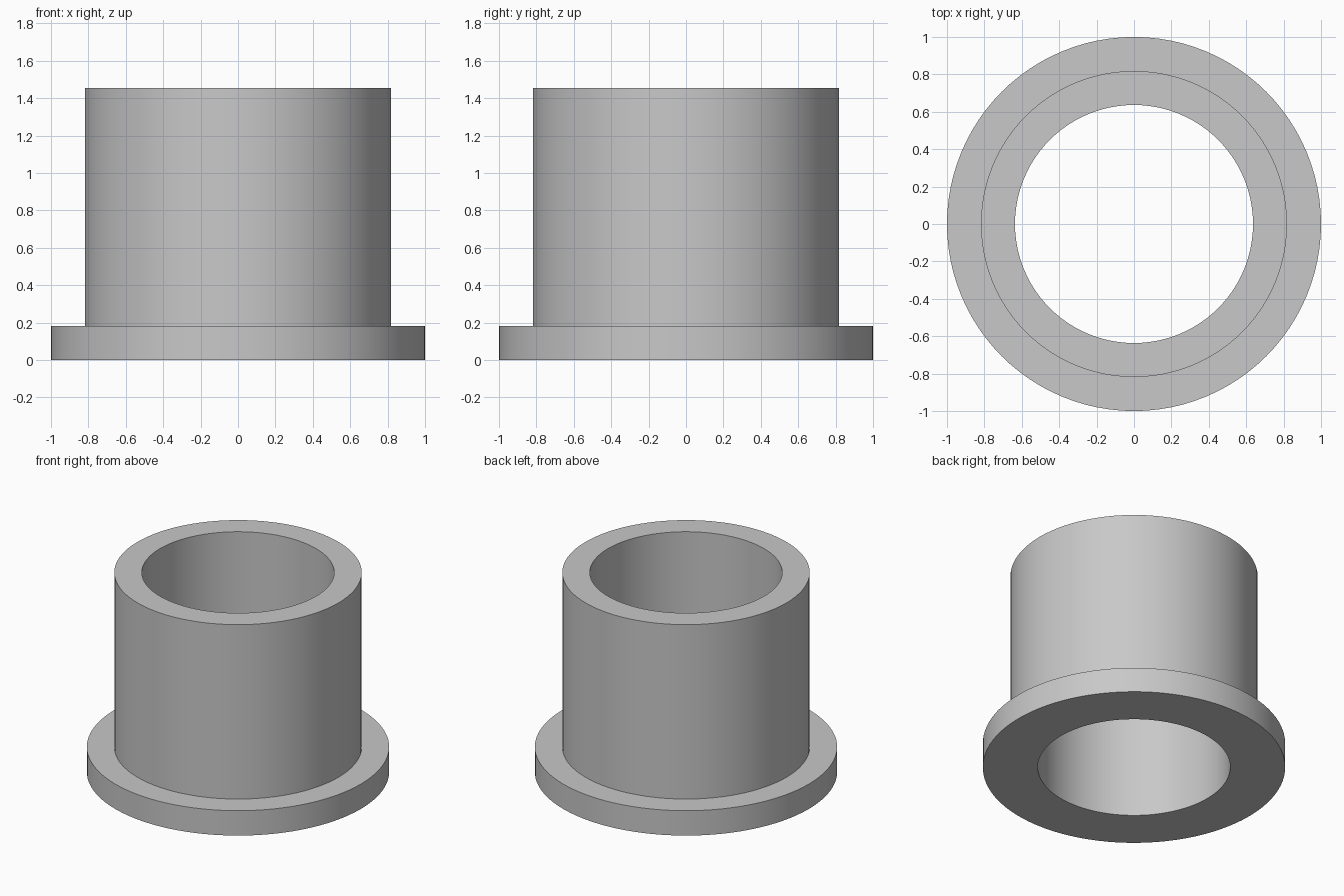
import bpy
import bmesh
import math
from mathutils import Matrix

cube = bpy.data.objects.get("Cube")
if cube:
    bpy.data.objects.remove(cube, do_unlink=True)

SEGMENTS = 96
UNIT = 1 / 11            # flange radius is eleven units
BORE, BARREL, FLANGE = 7 * UNIT, 9 * UNIT, 1.0
THICKNESS, HEIGHT = 2 * UNIT, 16 * UNIT

# Plain grey material
grey = bpy.data.materials.new("grey")
grey.use_nodes = True
colour = (0.58, 0.58, 0.58, 1)
grey.diffuse_color = colour
grey.node_tree.nodes["Principled BSDF"].inputs["Base Color"].default_value = colour


def lathe(name, profile, material):
    """Revolve a closed (radius, height) profile around the z axis."""
    bm = bmesh.new()
    rings = []
    for i in range(SEGMENTS):
        turn = Matrix.Rotation(math.tau * i / SEGMENTS, 3, "Z")
        rings.append([bm.verts.new(turn @ Matrix.Identity(3).col[0] * r
                                   + Matrix.Identity(3).col[2] * z)
                      for r, z in profile])
    n = len(profile)
    for i in range(SEGMENTS):
        a, b = rings[i], rings[(i + 1) % SEGMENTS]
        for j in range(n):
            k = (j + 1) % n
            bm.faces.new((a[j], b[j], b[k], a[k]))
    bmesh.ops.recalc_face_normals(bm, faces=bm.faces)
    mesh = bpy.data.meshes.new(name)
    bm.to_mesh(mesh)
    bm.free()
    mesh.materials.append(material)
    obj = bpy.data.objects.new(name, mesh)
    bpy.context.collection.objects.link(obj)
    return obj


# Hollow barrel with a flat flange at its foot
bushing = lathe("flanged_bushing", [
    (BORE, 0), (FLANGE, 0), (FLANGE, THICKNESS),
    (BARREL, THICKNESS), (BARREL, HEIGHT), (BORE, HEIGHT),
], grey)

# Smooth round walls, crisp rims
bpy.ops.object.select_all(action="DESELECT")
bushing.select_set(True)
bpy.context.view_layer.objects.active = bushing
bpy.ops.object.shade_smooth_by_angle(angle=math.radians(30))
